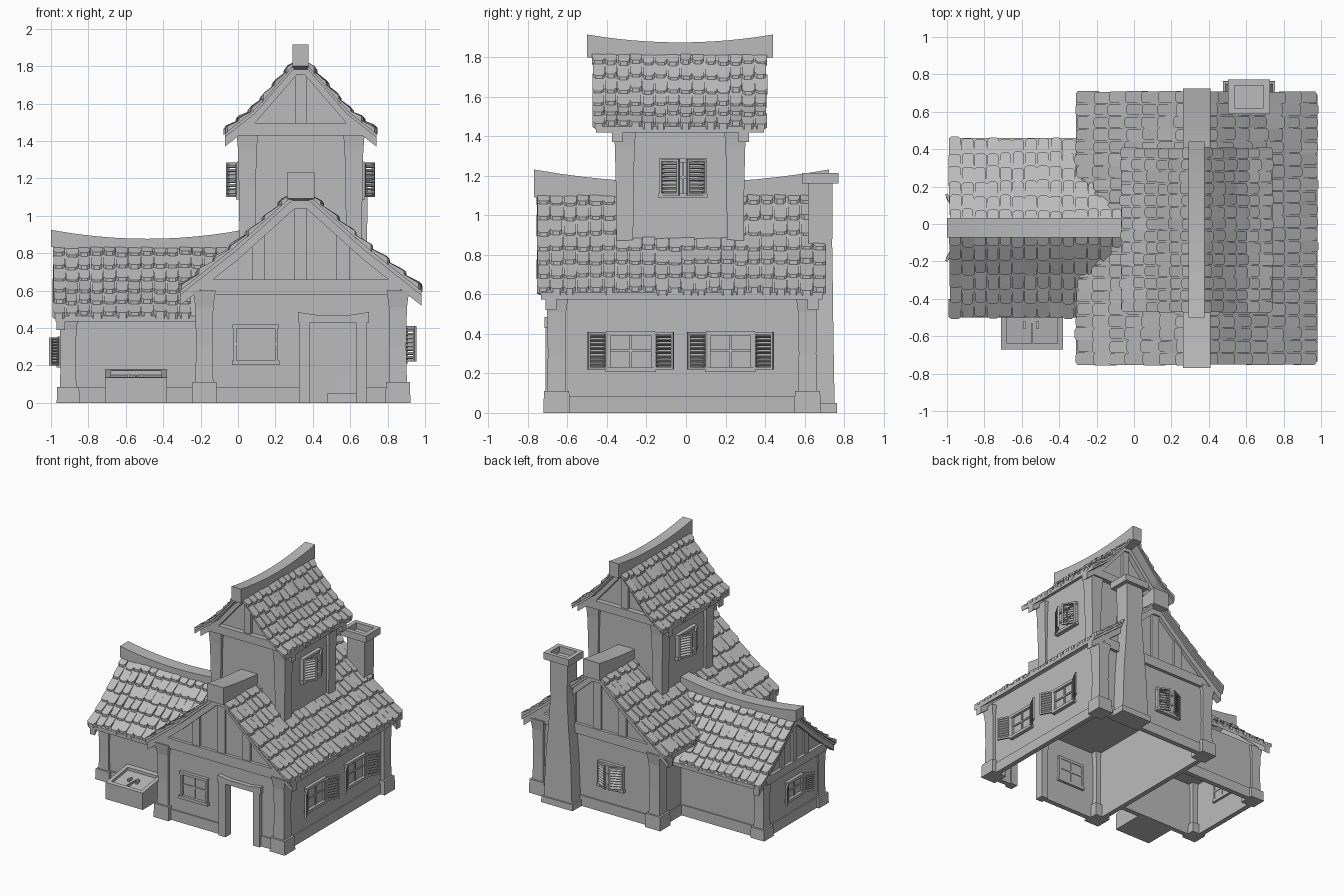
import bpy, bmesh, random
from math import radians, pi
from mathutils import Matrix, Vector

random.seed(4)
if "Cube" in bpy.data.objects:
    bpy.data.objects.remove(bpy.data.objects["Cube"])

GREY = (0.5, 0.5, 0.5, 1)
mat = bpy.data.materials.new("plain_grey")
mat.use_nodes = True
mat.diffuse_color = GREY
mat.node_tree.nodes["Principled BSDF"].inputs["Base Color"].default_value = GREY


def emit(name, bm):
    bmesh.ops.recalc_face_normals(bm, faces=bm.faces)
    mesh = bpy.data.meshes.new(name)
    bm.to_mesh(mesh)
    bm.free()
    mesh.materials.append(mat)
    bpy.context.collection.objects.link(bpy.data.objects.new(name, mesh))


def add_box(bm, x, y, z, m=Matrix()):
    lo, hi = Vector((x[0], y[0], z[0])), Vector((x[1], y[1], z[1]))
    bmesh.ops.create_cube(bm, matrix=m @ Matrix.Translation((lo + hi) / 2) @ Matrix.Diagonal((*(hi - lo), 1)))


def box(name, x, y, z):
    bm = bmesh.new()
    add_box(bm, x, y, z)
    emit(name, bm)


def place(axis, a, p, z):
    return (p, a, z) if axis == "y" else (a, p, z)


def add_solid(bm, lower, upper):
    lo, up = [bm.verts.new(p) for p in lower], [bm.verts.new(p) for p in upper]
    bm.faces.new(lo)
    bm.faces.new(up)
    for i in range(len(lo)):
        j = (i + 1) % len(lo)
        bm.faces.new((lo[i], lo[j], up[j], up[i]))


def prism(name, pts, axis, a0, a1):
    bm = bmesh.new()
    add_solid(bm, [place(axis, a0, *p) for p in pts], [place(axis, a1, *p) for p in pts])
    emit(name, bm)


def loft(name, cx, cy, rings):
    # Stacked rectangles, each given as height, half width, half depth
    bm, prev = bmesh.new(), None
    for z, w, d in rings:
        ring = [bm.verts.new((cx + sx * w, cy + sy * d, z)) for sx, sy in ((-1, -1), (1, -1), (1, 1), (-1, 1))]
        if prev:
            for i in range(4):
                bm.faces.new((prev[i], prev[i - 1], ring[i - 1], ring[i]))
        else:
            bm.faces.new(ring)
        prev = ring
    bm.faces.new(prev)
    emit(name, bm)


def post(name, cx, cy, h, top, base):
    b = h * 1.4
    loft(name, cx, cy, [(0, b, b), (base, b * 0.95, b * 0.95), (base, h, h),
                        (top / 2, h * 0.92, h * 0.92), (top * 0.85, h, h), (top, h * 1.25, h * 1.25)])


# ---- Roof helpers: a profile lists distance from the ridge and height
def height(profile, d):
    for (d0, z0), (d1, z1) in zip(profile, profile[1:]):
        if d <= d1 or (d1, z1) == profile[-1]:
            return z0 + (z1 - z0) * (d - d0) / (d1 - d0)


def band(name, profile, axis, c, a0, a1, top, bottom):
    line = [(c - d, z) for d, z in reversed(profile)] + [(c + d, z) for d, z in profile]
    prism(name, [(p, z - top) for p, z in line] + [(p, z - bottom) for p, z in reversed(line)], axis, a0, a1)


def tiles(name, profile, axis, c, a0, a1, rows, cols, keep=lambda a, z: True):
    bm = bmesh.new()
    d0, d1 = profile[0][0], profile[-1][0]
    step, w = (d1 - d0) / rows, (a1 - a0) / cols
    for side in (-1, 1):
        for r in range(rows):
            for k in range(cols):
                jit = [random.uniform(-1, 1) for _ in range(4)]
                low = d0 + step * (r + 1) + jit[0] * 0.008
                high = max(d0, low - step * 1.4)
                left = a0 + w * (k + 0.04) + jit[1] * 0.004
                right = a0 + w * (k + 0.97) + jit[2] * 0.004
                if not keep((left + right) / 2, height(profile, low)):
                    continue
                lift = 0.02 + jit[3] * 0.006
                tilt = jit[1] * 0.004
                shape = [(left, high, -0.004), (right, high, -0.004), (right, low - 0.01, lift + tilt),
                         (right - w * 0.2, low, lift), (left + w * 0.2, low, lift), (left, low - 0.01, lift - tilt)]
                up = [place(axis, a, c + side * d, height(profile, d) + h) for a, d, h in shape]
                lo = [place(axis, a, c + side * d, height(profile, d) - 0.012) for a, d, h in shape]
                add_solid(bm, lo, up)
    emit(name, bm)


def ridge(name, axis, c, half, a0, a1, mid, end, thick):
    # Sagging ridge beam
    pts = []
    for i in range(13):
        t = i / 6 - 1
        pts.append(((a0 + a1) / 2 + t * (a1 - a0) / 2, mid + (end - mid) * t * t))
    outline = pts + [(a, z - thick) for a, z in reversed(pts)]
    prism(name, outline, "x" if axis == "y" else "y", c - half, c + half)


def window(name, x, y, turn, w, z0, z1, shutter=0, angle=0):
    # Local +y points out of the wall
    m = Matrix.Translation((x, y, 0)) @ Matrix.Rotation(radians(turn), 4, "Z")
    bm, h, f = bmesh.new(), w / 2, 0.018
    add_box(bm, (-h, h), (-0.045, 0.006), (z0, z1), m)
    for s in (-1, 1):
        add_box(bm, sorted((s * h, s * (h - f))), (-0.05, 0.022), (z0, z1), m)
    add_box(bm, (-h - 0.008, h + 0.008), (-0.05, 0.03), (z0 - 0.012, z0 + 0.012), m)
    add_box(bm, (-h - 0.004, h + 0.004), (-0.05, 0.026), (z1 - f, z1 + 0.004), m)
    add_box(bm, (-0.006, 0.006), (-0.05, 0.014), (z0, z1), m)
    zm = (z0 + z1) / 2
    add_box(bm, (-h, h), (-0.05, 0.014), (zm - 0.006, zm + 0.006), m)
    if shutter:
        t = 0.012
        for s in (-1, 1):
            sm = (m @ Matrix.Diagonal((s, 1, 1, 1)) @ Matrix.Translation((h, 0.022, 0))
                  @ Matrix.Rotation(radians(angle), 4, "Z"))
            for u in (0, shutter - t):
                add_box(bm, (u, u + t), (-0.007, 0.007), (z0, z1), sm)
            for z in (z0, z1 - t):
                add_box(bm, (0, shutter), (-0.007, 0.007), (z, z + t), sm)
            for i in range(8):
                z = z0 + t + (i + 0.5) * (z1 - z0 - 2 * t) / 8
                slat = sm @ Matrix.Translation((shutter / 2, 0, z)) @ Matrix.Rotation(radians(35), 4, "X")
                add_box(bm, (t - shutter / 2, shutter / 2 - t), (-0.009, 0.009), (-0.003, 0.003), slat)
    emit(name, bm)


RX, WY, TY = 0.335, -0.02, -0.03
MAIN = [(0.03, 1.13), (0.335, 0.855), (0.645, 0.61)]
TOWER = [(0.02, 1.835), (0.245, 1.575), (0.405, 1.45)]
WING = [(0.02, 0.85), (0.25, 0.645), (0.48, 0.465)]

# ---- Main house: walls, open doorway, ceiling
gable = [(0.875, 0), (0.875, 0.64), (0.67, 0.81), (0.37, 1.07), (0.30, 1.07), (0, 0.81), (-0.205, 0.64), (-0.205, 0)]
prism("front_wall", gable + [(0.38, 0), (0.38, 0.43), (0.63, 0.43), (0.63, 0)], "y", -0.68, -0.65)
prism("back_wall", gable, "y", 0.61, 0.64)
box("left_wall", (0.845, 0.875), (-0.66, 0.62), (0, 0.64))
box("right_wall", (-0.205, -0.175), (-0.66, 0.62), (0, 0.64))
box("main_ceiling", (-0.2, 0.87), (-0.66, 0.62), (0.57, 0.585))
box("left_plinth", (0.86, 0.885), (-0.66, 0.62), (0, 0.085))
box("right_plinth", (-0.215, -0.19), (-0.66, 0.62), (0, 0.085))
box("back_plinth", (-0.2, 0.87), (0.62, 0.65), (0, 0.085))
box("front_plinth_right", (-0.2, 0.33), (-0.69, -0.66), (0, 0.085))
box("front_plinth_left", (0.69, 0.87), (-0.69, -0.66), (0, 0.085))
for x in (-0.18, 0.855):
    for y in (-0.655, 0.615):
        post("main_corner_post", x, y, 0.048, 0.6, 0.11)

# Gable timbers at both ends
for y0, y1 in ((-0.705, -0.66), (0.62, 0.665)):
    box("gable_beam", (-0.2, 0.87), (y0, y1), (0.58, 0.66))
    for x, top in ((0.11, 0.9), (RX, 1.06), (0.56, 0.9)):
        box("gable_stud", (x - 0.035, x + 0.035), (y0 + 0.01, y1 - 0.01), (0.65, top))
    band("gable_rafters", MAIN, "y", RX, y0 - 0.005, y1 + 0.005, 0.03, 0.09)

# Door frame
for x in (0.325, 0.63):
    box("door_jamb", (x, x + 0.06), (-0.71, -0.64), (0, 0.44))
prism("door_lintel", [(0.32, 0.43), (0.70, 0.43), (0.70, 0.485), (0.6, 0.47), (0.42, 0.47), (0.32, 0.485)],
      "y", -0.715, -0.64)

# Main roof
band("main_roof_deck", MAIN, "y", RX, -0.735, 0.69, 0, 0.035)
tiles("main_roof_tiles", MAIN, "y", RX, -0.755, 0.71, 7, 22)
ridge("main_ridge", "y", RX, 0.073, -0.77, 0.725, 1.165, 1.232, 0.14)

# ---- Tower
box("tower_walls", (0.025, 0.645), (-0.335, 0.28), (0.62, 1.46))
prism("tower_gable", [(RX + s * d, z) for s, d, z in ((-1, 0.31, 1.44), (1, 0.31, 1.44), (1, 0.31, 1.485),
      (1, 0.2, 1.58), (1, 0.03, 1.78), (-1, 0.03, 1.78), (-1, 0.2, 1.58), (-1, 0.31, 1.485))], "y", -0.335, 0.28)
for sx in (-1, 1):
    for sy in (-1, 1):
        loft("tower_post", RX + sx * 0.285, TY + sy * 0.28,
             [(0.62, 0.04, 0.04), (1.15, 0.045, 0.045), (1.35, 0.05, 0.05), (1.45, 0.058, 0.058)])
for y0, y1 in ((-0.375, -0.32), (0.265, 0.32)):
    box("tower_beam", (0.0, 0.67), (y0, y1), (1.43, 1.495))
    box("tower_stud", (RX - 0.03, RX + 0.03), (y0 + 0.015, y1 - 0.015), (1.49, 1.78))
    band("tower_rafters", TOWER, "y", RX, y0, y1, 0.03, 0.08)
band("tower_roof_deck", TOWER, "y", RX, -0.455, 0.395, 0, 0.03)
tiles("tower_roof_tiles", TOWER, "y", RX, -0.475, 0.41, 6, 14)
ridge("tower_ridge", "y", RX, 0.043, -0.5, 0.44, 1.875, 1.915, 0.115)

# ---- Side wing
for y in (-0.395, 0.325):
    box("wing_side_wall", (-0.94, -0.2), (y, y + 0.03), (0, 0.48))
prism("wing_end_wall", [(WY + d, z) for d, z in ((-0.375, 0), (0.375, 0), (0.375, 0.49), (0.25, 0.6), (0.03, 0.8),
                        (-0.03, 0.8), (-0.25, 0.6), (-0.375, 0.49))], "x", -0.94, -0.91)
box("wing_ceiling", (-0.93, -0.2), (-0.38, 0.34), (0.44, 0.455))
for y in (-0.405, 0.335):
    box("wing_plinth", (-0.94, -0.2), (y, y + 0.03), (0, 0.085))
box("wing_end_plinth", (-0.95, -0.92), (-0.38, 0.34), (0, 0.085))
for y in (-0.37, 0.33):
    post("wing_corner_post", -0.908, y, 0.044, 0.46, 0.085)
box("wing_gable_beam", (-0.965, -0.92), (-0.39, 0.35), (0.43, 0.495))
for y in (-0.17, WY, 0.13):
    box("wing_gable_stud", (-0.955, -0.92), (y - 0.025, y + 0.025), (0.49, 0.81 - abs(y - WY) * 0.9))
band("wing_rafters", WING, "x", WY, -0.97, -0.925, 0.03, 0.075)
band("wing_roof_deck", WING, "x", WY, -0.975, -0.2, 0, 0.03)
band("wing_roof_joint", WING[:2], "x", WY, -0.21, 0.03, 0, 0.03)
tiles("wing_roof_tiles", WING, "x", WY, -0.99, 0.02, 6, 15,
      lambda a, z: a < -0.28 or z > height(MAIN, RX - a) - 0.05)
ridge("wing_ridge", "x", WY, 0.052, -1.0, 0.03, 0.877, 0.925, 0.09)

# ---- Windows
for y in (-0.28, 0.225):
    window("side_window", 0.875, y, -90, 0.24, 0.22, 0.41, 0.11, 28)
window("front_window", 0.095, -0.68, 180, 0.24, 0.215, 0.415)
window("back_window", 0.21, 0.64, 0, 0.22, 0.22, 0.41, 0.105, 155)
window("wing_window", -0.94, WY, 90, 0.2, 0.2, 0.35, 0.09, 28)
window("tower_window_left", 0.65, -0.015, -90, 0.23, 1.1, 1.285, 0.11, 150)
window("tower_window_right", 0.02, -0.015, 90, 0.23, 1.1, 1.285, 0.11, 150)

# ---- Chimney with hollow cap
CX, CY = 0.615, 0.68
loft("chimney_shaft", CX, CY, [(0, 0.14, 0.085), (0.05, 0.138, 0.083), (0.05, 0.125, 0.072), (0.4, 0.11, 0.066),
                               (0.65, 0.088, 0.063), (0.85, 0.075, 0.06), (1.165, 0.078, 0.062)])
bm = bmesh.new()
for s in (-1, 1):
    add_box(bm, sorted((CX + s * 0.112, CX + s * 0.078)), (CY - 0.093, CY + 0.093), (1.16, 1.215))
    add_box(bm, (CX - 0.078, CX + 0.078), sorted((CY + s * 0.093, CY + s * 0.06)), (1.16, 1.215))
emit("chimney_cap", bm)

# ---- Sloping cellar hatch
prism("hatch_body", [(-0.655, 0), (-0.39, 0), (-0.39, 0.155), (-0.655, 0.115)], "x", -0.695, -0.395)
for x in (-0.71, -0.41):
    prism("hatch_side", [(-0.67, 0), (-0.39, 0), (-0.39, 0.178), (-0.67, 0.135)], "x", x, x + 0.03)
prism("hatch_front", [(-0.67, 0), (-0.64, 0), (-0.64, 0.139), (-0.67, 0.135)], "x", -0.7, -0.39)
prism("hatch_back", [(-0.43, 0), (-0.39, 0), (-0.39, 0.178), (-0.43, 0.172)], "x", -0.7, -0.39)
box("hatch_divider", (-0.549, -0.541), (-0.64, -0.43), (0.11, 0.142))
for x in (-0.585, -0.515):
    box("hatch_handle", (x - 0.008, x + 0.008), (-0.56, -0.52), (0.12, 0.152))
